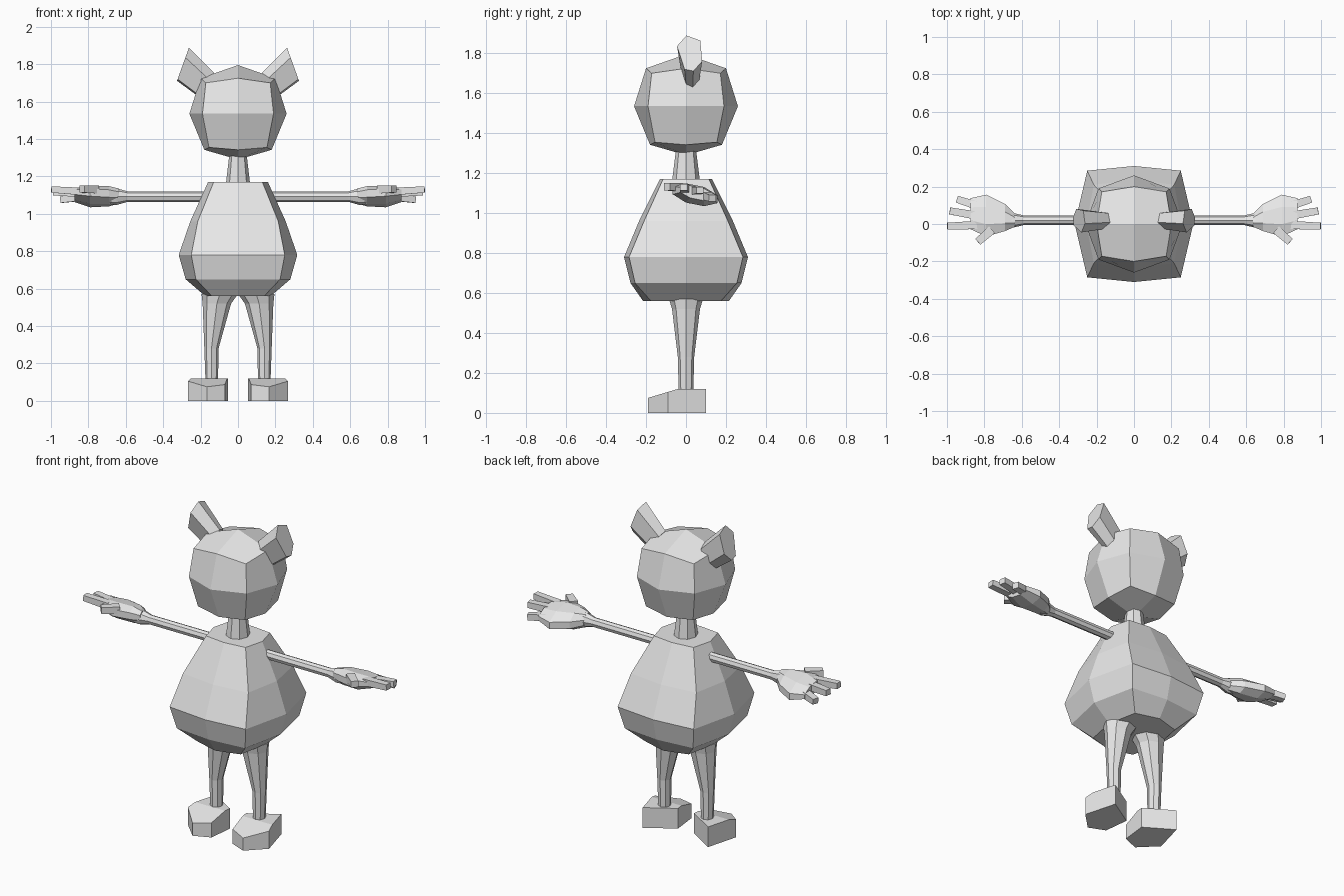
import bpy, bmesh, math
from mathutils import Vector

if "Cube" in bpy.data.objects:
    bpy.data.objects.remove(bpy.data.objects["Cube"])

grey = bpy.data.materials.new("plain grey")
grey.diffuse_color = (0.8, 0.8, 0.8, 1)
grey.use_nodes = True
grey.node_tree.nodes["Principled BSDF"].inputs["Base Color"].default_value = grey.diffuse_color


def finish(name, bm):
    bmesh.ops.recalc_face_normals(bm, faces=bm.faces)
    me = bpy.data.meshes.new(name)
    bm.to_mesh(me)
    bm.free()
    me.materials.append(grey)
    ob = bpy.data.objects.new(name, me)
    bpy.context.collection.objects.link(ob)
    return ob


def loft(name, rings, fan=False):
    """Skin a list of equal-length point rings and cap both ends."""
    bm = bmesh.new()
    rows = [[bm.verts.new(p) for p in r] for r in rings]
    n = len(rows[0])
    for a, b in zip(rows, rows[1:]):
        for i in range(n):
            j = (i + 1) % n
            bm.faces.new((a[i], a[j], b[j], b[i]))
    caps = [bm.faces.new(rows[0]), bm.faces.new(rows[-1])]
    if fan:
        bmesh.ops.poke(bm, faces=caps)
    return finish(name, bm)


def mirrored(ob):
    """Both sides of the figure as one object."""
    m = ob.modifiers.new("mirror", 'MIRROR')
    m.use_mirror_merge = False
    return ob


def circle(n, rx, ry, off=0.0):
    return [(rx * math.cos(2 * math.pi * (i + off) / n),
             ry * math.sin(2 * math.pi * (i + off) / n)) for i in range(n)]


# Body: rounded-square rings (z, side x, front y, corner x, corner y)
def square_ring(z, mx, my, cx, cy):
    return [(mx, 0, z), (cx, cy, z), (0, my, z), (-cx, cy, z),
            (-mx, 0, z), (-cx, -cy, z), (0, -my, z), (cx, -cy, z)]


loft("body", [square_ring(*r) for r in (
    (0.56, 0.175, 0.215, 0.14, 0.175),
    (0.65, 0.28, 0.278, 0.225, 0.255),
    (0.78, 0.317, 0.31, 0.25, 0.285),
    (0.96, 0.255, 0.235, 0.215, 0.21),
    (1.17, 0.16, 0.13, 0.13, 0.115))], fan=True)

# Neck
loft("neck", [[(x, y, z) for x, y in circle(8, r, r * 1.08)]
              for z, r in ((1.14, 0.067), (1.32, 0.046))])

# Head: cube split once per side, rounded by vertex kind
bm = bmesh.new()
bmesh.ops.create_cube(bm, size=2)
bmesh.ops.subdivide_edges(bm, edges=bm.edges[:], cuts=1, use_grid_fill=True)
for v in bm.verts:
    sx, sy, sz = (round(c) for c in v.co)
    kind = abs(sx) + abs(sy) + abs(sz)
    top = sz > 0
    if kind == 1:
        r, h = 0.26, (0.26 if top else -0.245)
    elif kind == 2:
        r = 0.19 if sz == 0 else (0.2 if top else 0.18)
        h = 0.19 if top else -0.193
    else:
        r, h = (0.172, 0.165) if top else (0.155, -0.18)
    v.co = (sx * r, sy * r, 1.535 + (h if sz else 0))
finish("head", bm)

# Ears: six-sided flaring prisms
def ear_ring(center, along, half_y):
    c, a = Vector(center), Vector(along)
    return [c + a * s + Vector((0, half_y * t, 0))
            for s, t in ((1, -.25), (.72, .85), (-.45, 1), (-1, .3), (-.9, -.4), (.4, -1))]


mirrored(loft("ears", [ear_ring((0.165, 0.02, 1.687), (-0.037, 0, 0.067), 0.045),
                       ear_ring((0.294, 0.018, 1.80), (-0.032, 0, 0.089), 0.063)]))


# Arms with a flared wrist
mirrored(loft("arms", [[(x, 0.02 + a, z + b) for a, b in circle(8, ry, rz)]
                       for x, z, ry, rz in (
    (0.10, 1.092, .026, .028), (0.59, 1.092, .026, .028),
    (0.65, 1.092, .04, .045), (0.70, 1.092, .04, .04))]))

# Palms: flattened rings, tilted lower toward the back
SLOPE = -0.2


def hand_z(y):
    return 1.105 + SLOPE * (y - 0.03)


def palm_ring(x, lo, hi, th, dz):
    c, w = (lo + hi) / 2, (hi - lo) / 2
    return [(x, c + a, hand_z(c + a) + b + dz) for a, b in circle(8, w * 1.05, th, .5)]


mirrored(loft("palms", [palm_ring(*r) for r in (
    (0.635, -.015, .055, .04, -.012), (0.69, -.04, .11, .052, -.01),
    (0.79, -.07, .16, .052, -.01), (0.875, -.03, .14, .033, 0))]))

# Fingers: tapered boxes
def finger(name, base, tip, w):
    b, t = Vector(base), Vector(tip)
    side = (t - b).cross(Vector((0, 0, 1))).normalized()
    up = side.cross(t - b).normalized()
    ring = lambda p, r: [p + side * r * i + up * r * j * 0.9
                         for i, j in ((1, 1), (-1, 1), (-1, -1), (1, -1))]
    mirrored(loft(name, [ring(b, w), ring(t, w * 0.85)]))


finger("front_fingers", (0.84, -0.005, 1.12), (0.998, -0.012, 1.13), 0.022)
finger("middle_fingers", (0.84, 0.045, 1.11), (0.985, 0.07, 1.115), 0.022)
finger("back_fingers", (0.83, 0.095, 1.09), (0.945, 0.132, 1.075), 0.022)
finger("thumbs", (0.76, -0.03, 1.13), (0.835, -0.095, 1.132), 0.024)

# Legs: slim shins widening inward at the hips
mirrored(loft("legs", [[(cx + a, b, z) for a, b in circle(8, rx, ry)]
                       for z, cx, rx, ry in (
    (0.08, .14, .033, .036), (0.28, .142, .038, .041),
    (0.52, .113, .076, .07), (0.57, .098, .097, .085))]))

# Feet: turned-out blocks, toe tops sloping down
sole = [(.053, 0), (.215, .10), (.267, -.09), (.166, -.19), (.07, -.15)]
bm = bmesh.new()
base = bm.faces.new([bm.verts.new((x, y, 0)) for x, y in sole])
top = bmesh.ops.extrude_face_region(bm, geom=[base])["geom"]
for v in [g for g in top if isinstance(g, bmesh.types.BMVert)]:
    v.co.z = 0.12
bmesh.ops.bisect_plane(bm, geom=bm.verts[:] + bm.edges[:] + bm.faces[:],
                       plane_co=(0, -0.04, 0), plane_no=(0, 1, 0))
for v in bm.verts:
    if v.co.z > 0.05:
        v.co.z = 0.12 - 0.3 * max(0, -0.04 - v.co.y)
mirrored(finish("feet", bm))
